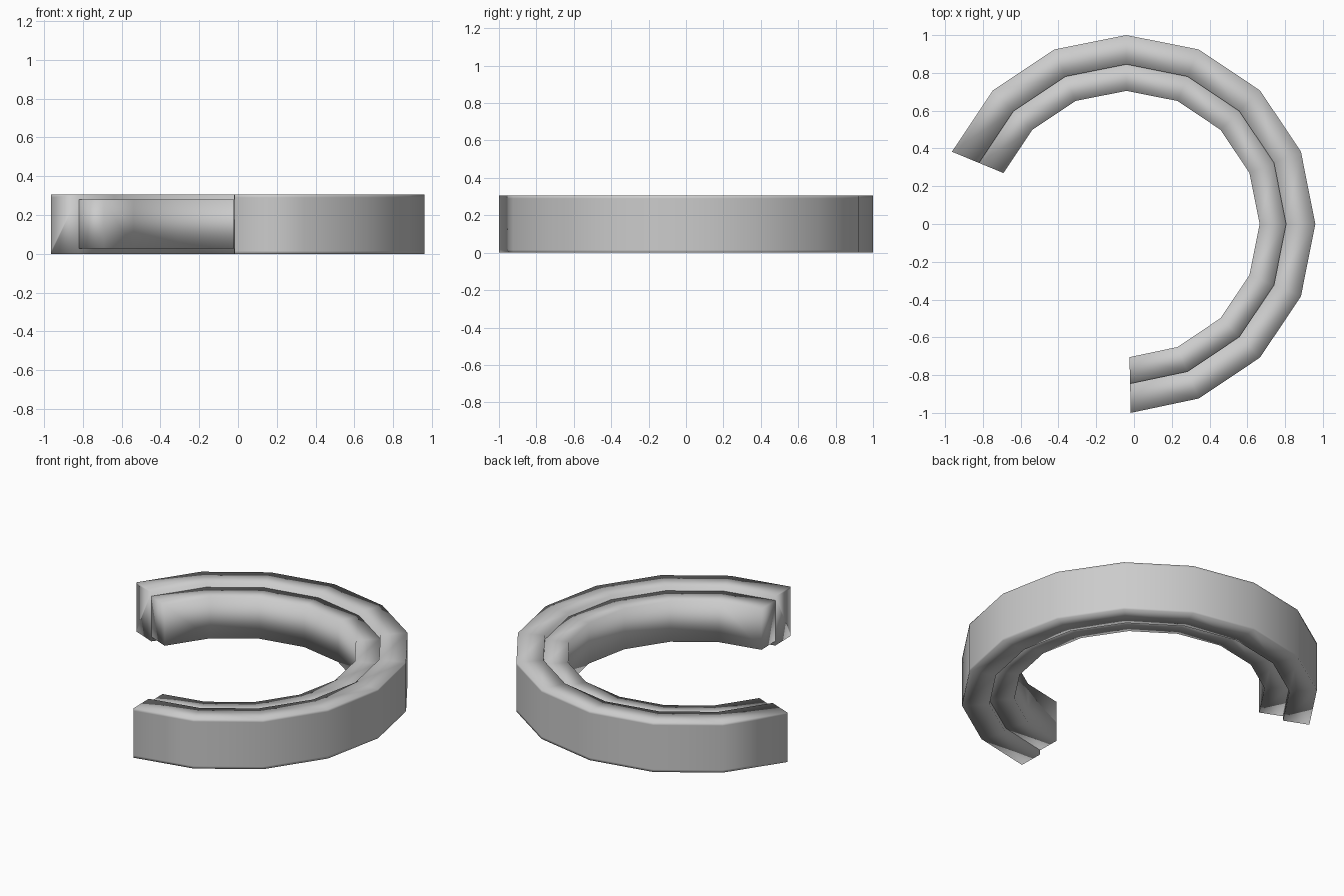
import bpy
import bmesh
from math import radians, cos, sin

cube = bpy.data.objects.get("Cube")
if cube:
    bpy.data.objects.remove(cube, do_unlink=True)

grey = bpy.data.materials.new("plain grey")
grey.use_nodes = True
colour = (0.6, 0.6, 0.6, 1)
grey.diffuse_color = colour
grey.node_tree.nodes["Principled BSDF"].inputs["Base Color"].default_value = colour

CENTRE_X = -0.04
# Sixteen-sided steps, stopping just short of the last corner
ANGLES = [radians(157.5 - 22.5 * i) for i in range(11)] + [radians(-88.7)]


def sweep_band(name, profile):
    """Sweep a closed (radius, height) profile round the open ring and cap both ends."""
    bm = bmesh.new()
    rings = [[bm.verts.new((CENTRE_X + r * cos(a), r * sin(a), z)) for r, z in profile]
             for a in ANGLES]
    n = len(profile)
    for here, there in zip(rings, rings[1:]):
        for i in range(n):
            j = (i + 1) % n
            bm.faces.new((here[i], here[j], there[j], there[i]))
    bm.faces.new(rings[0])
    bm.faces.new(rings[-1])
    bmesh.ops.recalc_face_normals(bm, faces=bm.faces[:])
    for face in bm.faces:
        face.smooth = True
    mesh = bpy.data.meshes.new(name)
    bm.to_mesh(mesh)
    bm.free()
    mesh.materials.append(grey)
    obj = bpy.data.objects.new(name, mesh)
    bpy.context.collection.objects.link(obj)
    return obj


# Outer band, with support loops near the wall's top and bottom edges
sweep_band("outer_band", [(0.845, 0), (1, 0), (1, 0.015), (1, 0.29), (1, 0.305), (0.845, 0.305)])

# Slightly lower inner band, softly shaded from top to bottom
sweep_band("inner_band", [(0.705, 0.028), (0.845, 0.028), (0.845, 0.28), (0.705, 0.28)])
